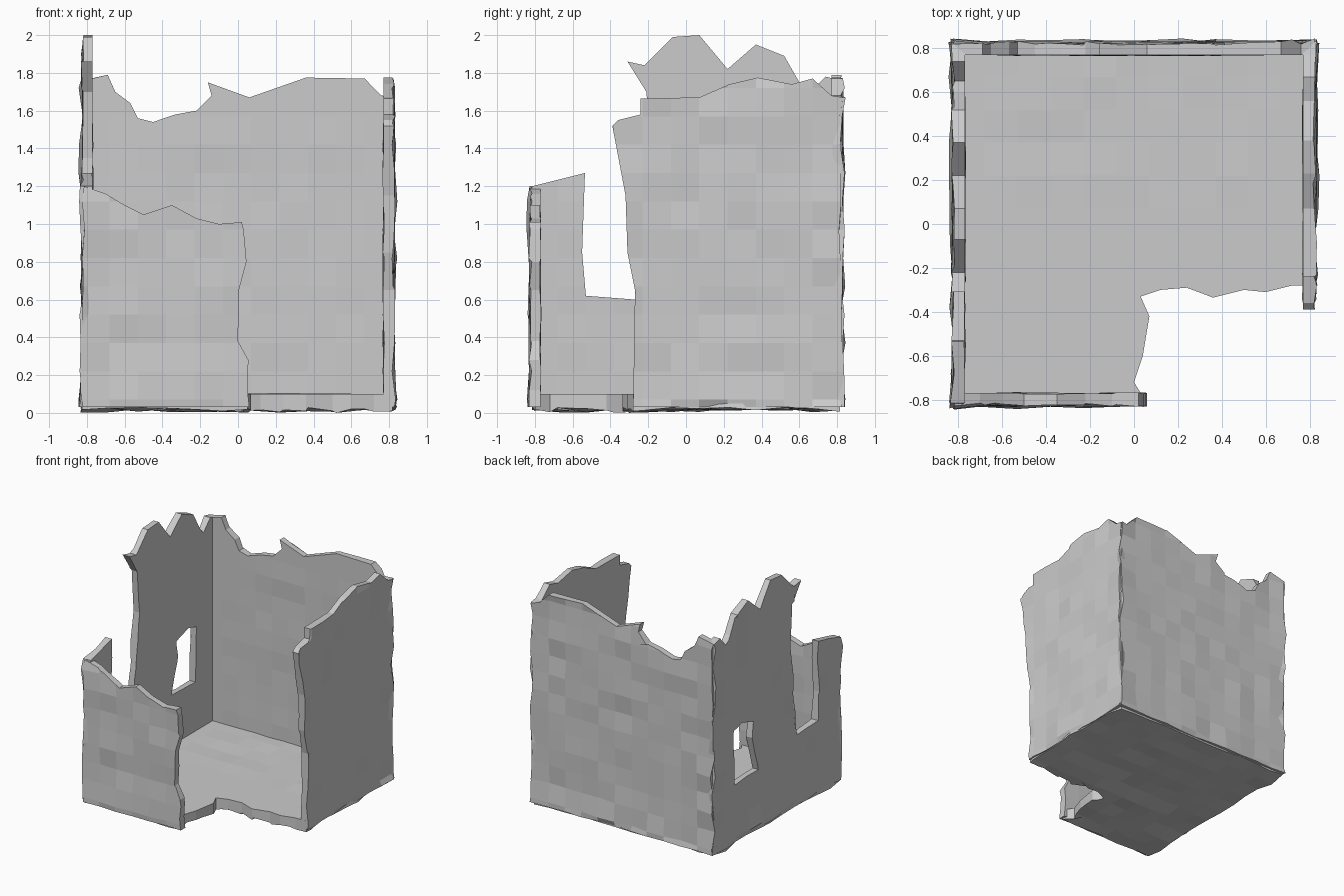
import bpy, bmesh, random
from mathutils import Vector, Matrix

if "Cube" in bpy.data.objects:
    bpy.data.objects.remove(bpy.data.objects["Cube"])

random.seed(7)
INNER = 0.77      # distance of the inner wall faces from the centre
CELL = 0.15       # size of the facets


def slab(name, outline, origin, right, up, out, thick, bump):
    """Broken-edged slab: outline cut into a grid, thickened, outer side made rough."""
    bm = bmesh.new()
    face = bm.faces.new([bm.verts.new((u, v, 0)) for u, v in outline])
    for axis in (Vector((1, 0, 0)), Vector((0, 1, 0))):
        for k in range(-6, 14):
            bmesh.ops.bisect_plane(bm, geom=bm.verts[:] + bm.edges[:] + bm.faces[:],
                                   dist=1e-4, plane_co=axis * (k * CELL + 0.07), plane_no=axis)
    inner = bm.verts[:]
    ext = bmesh.ops.extrude_face_region(bm, geom=bm.faces[:], use_keep_orig=True)
    outer = [g for g in ext["geom"] if isinstance(g, bmesh.types.BMVert)]
    for v in inner:
        if max(abs(v.co.x), abs(v.co.y - 0.8)) < 0.62:
            v.co.z = random.uniform(-0.005, 0.005)
    for v in outer:
        near_corner = abs(v.co.x) > 0.7 or v.co.y < 0.1
        amount = bump * random.random() * (1.0 if near_corner else 0.6)
        if abs(v.co.x) > 0.8:
            v.co.x += random.uniform(-0.005, 0.025) * (1 if v.co.x > 0 else -1)
        v.co.z = thick + amount
    m = Matrix((right, up, out)).transposed()
    for v in bm.verts:
        v.co = Vector(origin) + m @ v.co
    bmesh.ops.recalc_face_normals(bm, faces=bm.faces[:])
    mesh = bpy.data.meshes.new(name)
    bm.to_mesh(mesh)
    bm.free()
    ob = bpy.data.objects.new(name, mesh)
    bpy.context.collection.objects.link(ob)
    return ob


X, Y, Z = Vector((1, 0, 0)), Vector((0, 1, 0)), Vector((0, 0, 1))
E = 0.815

# floor with the front right corner broken away
slab("floor", [(-E, -E), (0.05, -0.8), (0.0, -0.72), (0.04, -0.6), (0.07, -0.42),
               (0.03, -0.33), (0.12, -0.3), (0.24, -0.29), (0.36, -0.335), (0.5, -0.3),
               (0.6, -0.31), (0.72, -0.28), (E, -0.28), (E, E), (-E, E)],
     (0, 0, 0.1), X, Y, -Z, 0.07, 0.03)

# low front wall on the left half
slab("front_wall", [(-E, 0.03), (0.06, 0.03), (0.05, 0.12), (0.055, 0.28), (0.0, 0.38),
                    (0.005, 0.65), (0.045, 0.8), (0.03, 0.97), (0.02, 1.01), (-0.1, 1.0),
                    (-0.22, 1.03), (-0.35, 1.1), (-0.5, 1.05), (-0.6, 1.1), (-0.7, 1.16),
                    (-E, 1.2)],
     (0, -INNER, 0), X, Z, -Y, 0.045, 0.03)

# back wall
slab("back_wall", [(-E, 0.03), (E, 0.03), (E, 1.67), (0.76, 1.68), (0.67, 1.77), (0.36, 1.775),
                   (0.06, 1.67), (-0.16, 1.75), (-0.14, 1.68), (-0.22, 1.6), (-0.33, 1.58),
                   (-0.45, 1.54), (-0.53, 1.56), (-0.57, 1.64), (-0.65, 1.7), (-0.69, 1.79),
                   (-E, 1.76)],
     (0, INNER, 0), X, Z, Y, 0.045, 0.03)

# right wall
slab("right_wall", [(-0.28, 0.03), (E, 0.03), (E, 1.67), (0.77, 1.68), (0.67, 1.77),
                    (0.56, 1.74), (0.38, 1.775), (0.23, 1.74), (0.07, 1.67), (-0.24, 1.665),
                    (-0.24, 1.58), (-0.36, 1.55), (-0.39, 1.52), (-0.32, 1.15), (-0.31, 0.85),
                    (-0.27, 0.65)],
     (INNER, 0, 0), Y, Z, X, 0.045, 0.03)

# tall left wall with a broken slot near the front
left = slab("left_wall", [(-E, 0.03), (E, 0.03), (E, 1.76), (0.74, 1.78), (0.65, 1.69),
                          (0.6, 1.75), (0.52, 1.89), (0.37, 1.95), (0.22, 1.82), (0.07, 2.0),
                          (-0.07, 1.99), (-0.22, 1.84), (-0.31, 1.86), (-0.21, 1.7),
                          (-0.18, 1.35), (-0.22, 1.0), (-0.27, 0.6), (-0.53, 0.62),
                          (-0.55, 0.85), (-0.535, 1.27), (-E, 1.2)],
            (-INNER, 0, 0), Y, Z, -X, 0.045, 0.03)

# window opening in the left wall
cutter = slab("window_cutter", [(0.24, 0.51), (0.55, 0.5), (0.56, 0.95), (0.46, 0.98),
                                (0.3, 0.93), (0.32, 0.8)],
              (-0.6, 0, 0), Y, Z, -X, 0.4, 0.0)
cut = left.modifiers.new("window", "BOOLEAN")
cut.operation = "DIFFERENCE"
cut.solver = "EXACT"
cut.object = cutter
bpy.context.view_layer.objects.active = left
bpy.ops.object.modifier_apply(modifier=cut.name)
bpy.data.objects.remove(cutter)
